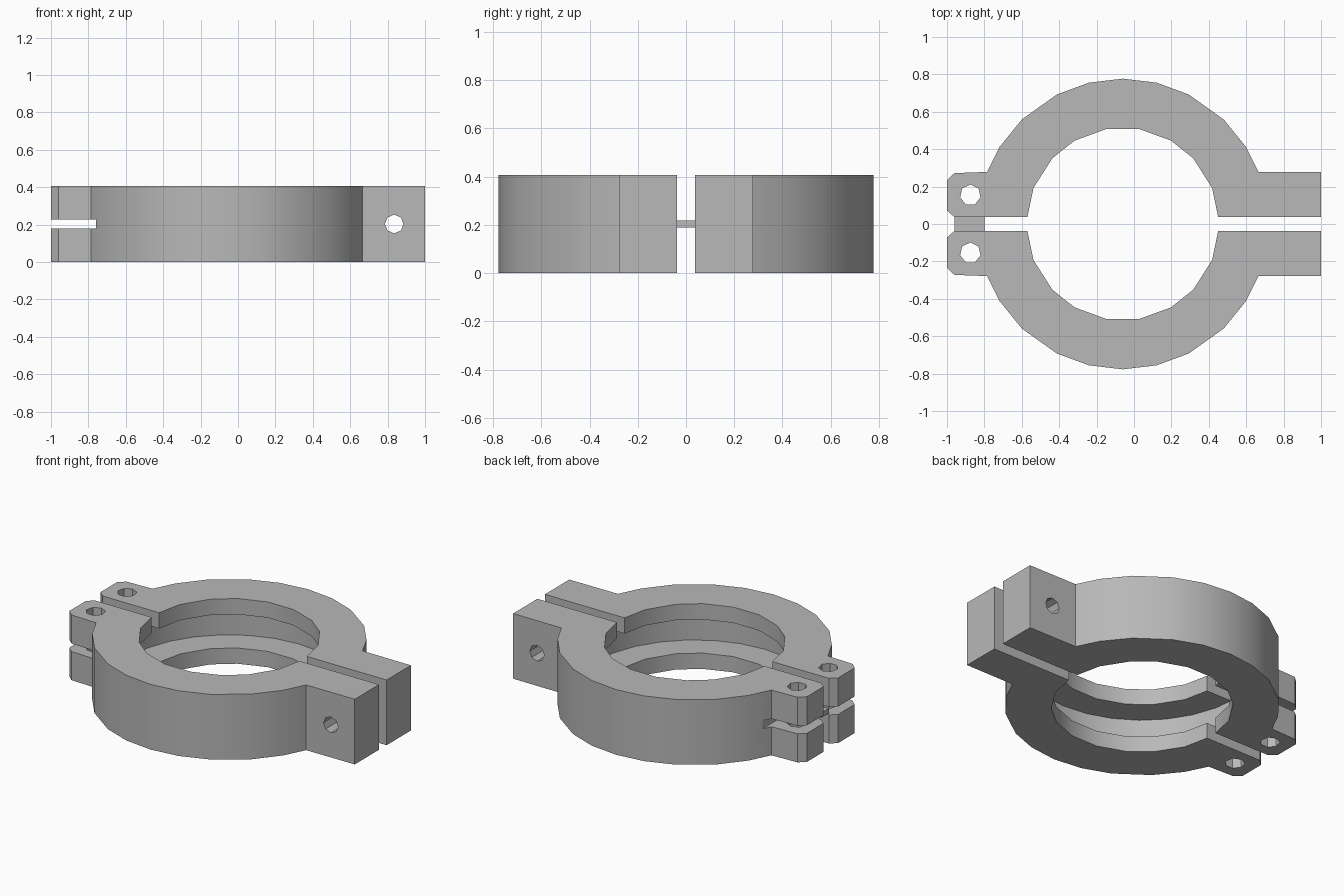
import bpy, bmesh
from math import sin, cos, radians, pi
from mathutils import Matrix, Vector

cube = bpy.data.objects.get("Cube")
if cube:
    bpy.data.objects.remove(cube, do_unlink=True)

H = 0.407        # clamp height
CX = -0.06       # ring centre
GAP = 0.037      # half the split between the jaws

steel = bpy.data.materials.new("grey_steel")
steel.use_nodes = True
steel.diffuse_color = (0.48, 0.48, 0.48, 1)
steel.node_tree.nodes["Principled BSDF"].inputs["Base Color"].default_value = (0.48, 0.48, 0.48, 1)


def add_object(name, bm):
    bmesh.ops.recalc_face_normals(bm, faces=bm.faces)
    mesh = bpy.data.meshes.new(name)
    bm.to_mesh(mesh)
    bm.free()
    mesh.materials.append(steel)
    ob = bpy.data.objects.new(name, mesh)
    bpy.context.collection.objects.link(ob)
    return ob


def cylinder(name, radius, depth, sides, centre, rot=None):
    bm = bmesh.new()
    bmesh.ops.create_cone(bm, cap_ends=True, segments=sides, radius1=radius, radius2=radius,
                          depth=depth, matrix=Matrix.Translation(centre) @ (rot or Matrix()))
    return add_object(name, bm)


def box(name, size, centre):
    bm = bmesh.new()
    bmesh.ops.create_cube(bm, size=1, matrix=Matrix.Translation(centre) @ Matrix.Diagonal((*size, 1)))
    return add_object(name, bm)


def arc(radius, angles):
    return [(CX + radius * cos(radians(a)), radius * sin(radians(a))) for a in angles]


def jaw(name, side):
    # Plan outline: bolt lug, outer arc, hinge lug with clipped corners, bore arc
    outer = [21, 32, 46, 63, 76.5, 90, 103.5, 117, 134, 148, 159]
    bore = [158, 137, 120, 100, 80, 60, 43, 22]
    outline = [(0.45, GAP), (1, GAP), (1, 0.277)] + arc(0.777, outer)
    outline += [(-0.96, 0.272), (-1, 0.235), (-1, 0.072), (-0.96, GAP), (-0.57, GAP)]
    outline += arc(0.515, bore)
    bm = bmesh.new()
    base = bm.faces.new([bm.verts.new((x, side * y, 0)) for x, y in outline])
    top = bmesh.ops.extrude_face_region(bm, geom=[base])["geom"]
    bmesh.ops.translate(bm, vec=(0, 0, H), verts=[v for v in top if isinstance(v, bmesh.types.BMVert)])
    ob = add_object(name, bm)

    # Seal groove, hinge slot, hinge pin hole and bolt hole
    cutters = [
        cylinder("groove_cutter", 0.69, 0.21, 28, (CX, 0, H / 2)),
        box("slot_cutter", (0.3, 1, 0.05), (-0.91, side * 0.5, H / 2)),
        cylinder("pin_hole_cutter", 0.056, 1, 7, (-0.875, side * 0.155, H / 2)),
        cylinder("bolt_hole_cutter", 0.05, 1, 8, (0.835, side * 0.3, H / 2), Matrix.Rotation(pi / 2, 4, 'X')),
    ]
    for c in cutters:
        mod = ob.modifiers.new(c.name, 'BOOLEAN')
        mod.operation = 'DIFFERENCE'
        mod.solver = 'EXACT'
        mod.object = c
    bpy.context.view_layer.update()
    result = bpy.data.meshes.new_from_object(ob.evaluated_get(bpy.context.evaluated_depsgraph_get()))
    ob.modifiers.clear()
    ob.data = result
    for c in cutters:
        bpy.data.objects.remove(c, do_unlink=True)

    bpy.ops.object.select_all(action='DESELECT')
    ob.select_set(True)
    bpy.context.view_layer.objects.active = ob
    bpy.ops.object.shade_smooth_by_angle(angle=radians(25))


jaw("back_jaw", 1)
jaw("front_jaw", -1)

# Hinge link bridging the split, open where it meets the jaws
link = box("hinge_link", (0.16, 2 * GAP, 0.03), (-0.88, 0, H / 2))
bm = bmesh.new()
bm.from_mesh(link.data)
bm.normal_update()
bmesh.ops.delete(bm, geom=[f for f in bm.faces if abs(f.normal.y) > 0.9], context='FACES')
bm.to_mesh(link.data)
bm.free()
